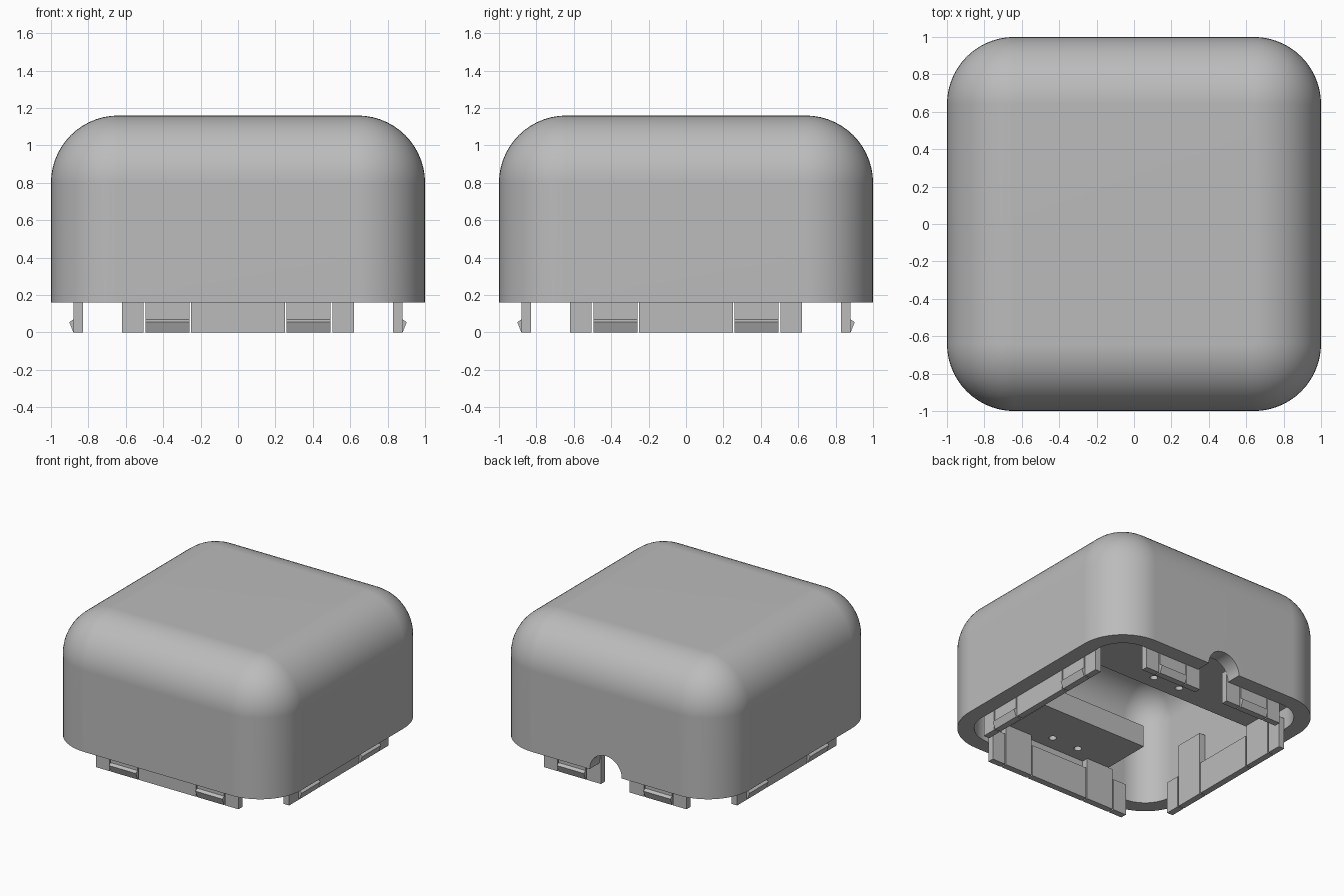
import bpy, bmesh, math
from mathutils import Matrix, Vector

cube = bpy.data.objects.get("Cube")
if cube:
    bpy.data.objects.remove(cube, do_unlink=True)

GREY = (0.5, 0.5, 0.5, 1)
mat = bpy.data.materials.new("plain grey")
mat.use_nodes = True
mat.diffuse_color = GREY
mat.node_tree.nodes["Principled BSDF"].inputs["Base Color"].default_value = GREY


def finish(bm, name):
    bmesh.ops.recalc_face_normals(bm, faces=bm.faces)
    me = bpy.data.meshes.new(name)
    bm.to_mesh(me)
    bm.free()
    me.materials.append(mat)
    ob = bpy.data.objects.new(name, me)
    bpy.context.collection.objects.link(ob)
    return ob


def add_box(bm, x0, x1, y0, y1, z0, z1):
    size = Matrix.Diagonal((x1 - x0, y1 - y0, z1 - z0, 1))
    mid = Matrix.Translation(((x0 + x1) / 2, (y0 + y1) / 2, (z0 + z1) / 2))
    return bmesh.ops.create_cube(bm, size=1, matrix=mid @ size)


def rounded_block(name, half, z0, z1, radius):
    # Box with every edge rounded except those around the base
    bm = bmesh.new()
    add_box(bm, -half, half, -half, half, z0, z1)
    edges = [e for e in bm.edges if max(v.co.z for v in e.verts) > z0 + 0.01]
    bmesh.ops.bevel(bm, geom=edges, offset=radius, segments=14,
                    profile=0.5, affect='EDGES')
    return finish(bm, name)


def cylinder(name, radius, depth, place, sides=32):
    bm = bmesh.new()
    bmesh.ops.create_cone(bm, cap_ends=True, segments=sides, radius1=radius,
                          radius2=radius, depth=depth, matrix=place)
    return finish(bm, name)


def activate(ob):
    bpy.ops.object.select_all(action='DESELECT')
    ob.select_set(True)
    bpy.context.view_layer.objects.active = ob


def cut(ob, cutter):
    cutter.hide_render = True
    mod = ob.modifiers.new("cut", 'BOOLEAN')
    mod.operation = 'DIFFERENCE'
    mod.solver = 'EXACT'
    mod.object = cutter
    activate(ob)
    bpy.ops.object.modifier_apply(modifier=mod.name)
    bpy.data.objects.remove(cutter, do_unlink=True)


# Hollow cover with a round cable notch in the back rim
RIM, TOP, INNER = 0.16, 1.16, 0.88
cover = rounded_block("cover", 1, RIM, TOP, 0.36)
cut(cover, rounded_block("cavity_cutter", INNER, -0.3, 1.04, 0.24))
notch = Matrix.Translation((0, 0.95, RIM)) @ Matrix.Rotation(math.pi / 2, 4, 'X')
cut(cover, cylinder("notch_cutter", 0.14, 0.5, notch))
activate(cover)
bpy.ops.object.shade_smooth_by_angle(angle=math.radians(35))
cover.modifiers.new("even shading", 'WEIGHTED_NORMAL').keep_sharp = True

# Inner ledges with pairs of screw holes
for name, half, y0, y1, hole_y in (("front_ledge", 0.46, -0.9, -0.44, -0.765),
                                   ("back_ledge", 0.88, 0.25, 0.88, 0.36)):
    bm = bmesh.new()
    add_box(bm, -half, half, y0, y1, 0.33, 0.5)
    ledge = finish(bm, name)
    for x in (-0.117, 0.117):
        cut(ledge, cylinder("hole_cutter", 0.028, 0.5,
                            Matrix.Translation((x, hole_y, 0.4)), 20))


# Snap-fit skirt on each side, built for the front and turned into place
def skirt(name, angle, gap, tongue_top):
    bm = bmesh.new()
    out, back = -INNER, -0.83
    if gap:
        add_box(bm, -0.25, -gap, out, back, 0, 0.25)
        add_box(bm, gap, 0.25, out, back, 0, 0.25)
    else:
        add_box(bm, -0.25, 0.25, out, back, 0, 0.25)
    for s in (-1, 1):
        x0, x1 = sorted((s * 0.505, s * 0.62))
        add_box(bm, x0, x1, out, back, 0, 0.25)
        x0, x1 = sorted((s * 0.26, s * 0.495))
        add_box(bm, x0, x1, out, back, 0, tongue_top)
        # Wedge-shaped catch on the tongue
        ends = [[bm.verts.new((x, y, z)) for y, z in
                 ((out, 0), (out - 0.022, 0.055), (out, 0.07))] for x in (x0, x1)]
        bm.faces.new(ends[0])
        bm.faces.new(ends[1])
        for i in range(3):
            j = (i + 1) % 3
            bm.faces.new((ends[0][i], ends[0][j], ends[1][j], ends[1][i]))
    bmesh.ops.rotate(bm, verts=bm.verts, cent=Vector(),
                     matrix=Matrix.Rotation(math.radians(angle), 3, 'Z'))
    finish(bm, name)


skirt("front_skirt", 0, 0, 0.33)
skirt("left_skirt", 90, 0, 0.5)
skirt("back_skirt", 180, 0.125, 0.33)
skirt("right_skirt", 270, 0, 0.5)
